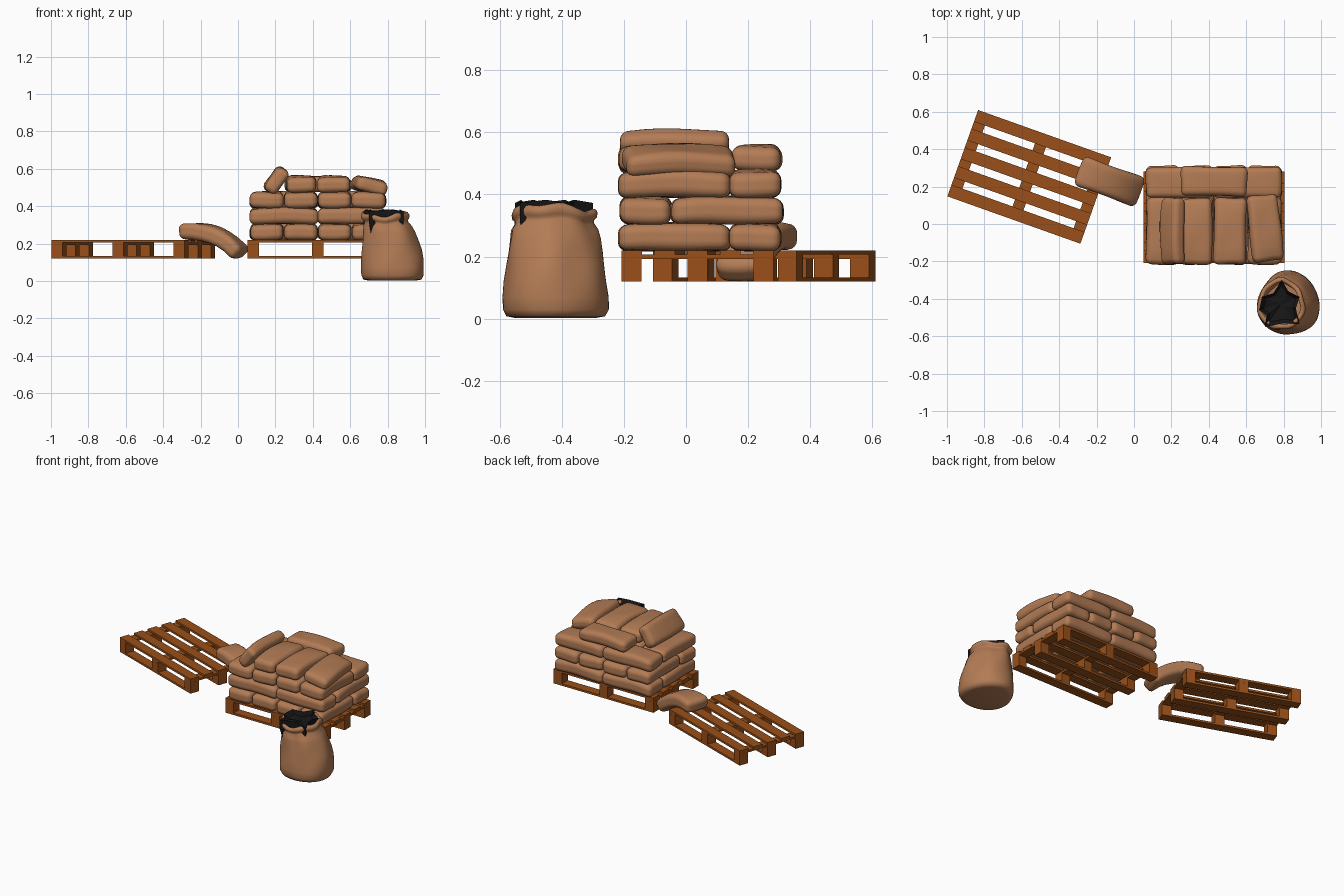
import bpy, bmesh, math, random
from mathutils import Vector, Matrix

if "Cube" in bpy.data.objects:
    bpy.data.objects.remove(bpy.data.objects["Cube"])
random.seed(4)


def mat(name, col):
    m = bpy.data.materials.new(name)
    m.diffuse_color = (*col, 1)
    m.use_nodes = True
    m.node_tree.nodes["Principled BSDF"].inputs["Base Color"].default_value = m.diffuse_color
    return m


BURLAP = mat("burlap", (0.45, 0.2, 0.09))
WOOD = mat("wood", (0.32, 0.08, 0.01))
BLACK = mat("black_liner", (0.008, 0.008, 0.008))


def finish(bm, name, m, smooth=True):
    bmesh.ops.recalc_face_normals(bm, faces=bm.faces[:])
    me = bpy.data.meshes.new(name)
    bm.to_mesh(me)
    bm.free()
    me.materials.append(m)
    ob = bpy.data.objects.new(name, me)
    bpy.context.collection.objects.link(ob)
    if smooth:
        me.shade_smooth()
    return ob


# Pallets: lengthwise deck, cross boards, nine blocks, lengthwise runners
def pallet(name, x, y, z, rot):
    L, W, T = 0.755, 0.49, 0.0135
    bm = bmesh.new()

    def box(cx, cy, cz, sx, sy, sz):
        bmesh.ops.create_cube(bm, size=1, matrix=Matrix.Translation((cx, cy, cz)) @ Matrix.Diagonal((sx, sy, sz, 1)))

    for i in range(5):
        box(0, (i - 2) * (W - 0.066) / 4, 0.1 - T / 2, L, 0.066, T)
    for i in (-1, 0, 1):
        px = i * (L - 0.062) / 2
        box(px, 0, 0.1 - 1.5 * T, 0.062, W, T)
        box(0, i * (W - 0.064) / 2, T / 2, L, 0.064, T)
        for j in (-1, 0, 1):
            box(px, j * (W - 0.064) / 2, 0.0432, 0.062, 0.064, 0.0595)
    ob = finish(bm, name, WOOD, False)
    ob.location = (x, y, z)
    ob.rotation_euler.z = rot


pallet("loaded_pallet", 0.427, 0.037, 0.12, 0)
pallet("empty_pallet", -0.56, 0.252, 0.12, math.radians(-19.6))


# Filled sack: rounded box along local x, gently lumpy, optionally bent downward
def sack(name, loc, rot=(0, 0, 0), size=(0.36, 0.178, 0.086), bend=0, droop=0.006):
    bm = bmesh.new()
    bmesh.ops.create_cube(bm, size=2)
    bmesh.ops.subdivide_edges(bm, edges=bm.edges[:], cuts=9, use_grid_fill=True)
    half, r = Vector(size) / 2, 0.029
    ph = [random.uniform(0, 6.28) for _ in range(3)]
    for v in bm.verts:
        p, core = Vector(), Vector()
        for a in range(3):
            t, inner = v.co[a], half[a] - r
            s, k = math.copysign(1, t), abs(t)
            if k > 0.601:
                p[a] = s * (inner + r * math.tan((k - 0.6) / 0.4 * math.pi / 4))
            else:
                p[a] = s * inner * k / 0.6
            core[a] = max(-inner, min(inner, p[a]))
        q = core + (p - core).normalized() * r
        u, w = q.x / half.x, q.y / half.y
        q.y *= 1 + 0.025 * math.sin(3 * u + ph[0])
        q.x *= 1 + 0.012 * math.sin(3 * w + ph[1])
        q.z *= 1.05 - 0.1 * u * u - 0.06 * w * w
        q.z += 0.002 * math.sin(4 * u + 2 * w + ph[2]) - droop * (u * u - 0.4)
        if bend:
            a = bend * q.x / size[0]
            R = size[0] / bend
            q = Vector(((R + q.z) * math.sin(a), q.y, (R + q.z) * math.cos(a) - R))
        v.co = q
    ob = finish(bm, name, BURLAP)
    ob.location = loc
    ob.rotation_euler = rot
    return ob


# Three full alternating layers
Q = math.pi / 2
for k in range(3):
    z = 0.262 + k * 0.0855
    y_short, y_long = (-0.037, 0.222) if k != 1 else (0.132, -0.13)
    for i in range(4):
        sack(f"layer{k+1}_cross_sack_{i+1}", (0.155 + i * 0.181, y_short, z),
             (0, 0, Q + random.uniform(-0.01, 0.01)))
    for i in range(2):
        sack(f"layer{k+1}_long_sack_{i+1}", (0.246 + i * 0.362, y_long, z),
             (0, 0, random.uniform(-0.01, 0.01)), (0.365, 0.165, 0.086))

# Partial top layer, one sack leaning and one slipping off the right
sack("top_sack_1", (0.338, -0.04, 0.517), (0, 0, Q + 0.01), (0.355, 0.16, 0.084), droop=0.01)
sack("top_sack_2", (0.513, -0.038, 0.517), (0, 0, Q - 0.02), (0.355, 0.172, 0.084), droop=0.01)
sack("top_back_sack", (0.428, 0.228, 0.517), (0, 0, -0.02), (0.355, 0.155, 0.08))


def tilted(name, loc, tilt, turn, size):
    ob = sack(name, loc, size=size, droop=0.01)
    rot = Matrix.Rotation(turn, 4, 'Z') @ Matrix.Rotation(tilt, 4, 'Y') @ Matrix.Rotation(Q, 4, 'Z')
    ob.matrix_world = Matrix.Translation(loc) @ rot


tilted("leaning_sack", (0.206, -0.037, 0.537), math.radians(-54), 0, (0.355, 0.15, 0.078))
tilted("slipping_sack", (0.70, -0.022, 0.51), math.radians(13), math.radians(6), (0.355, 0.17, 0.076))

# Fallen sack bent over the edge of the empty pallet
ob = sack("fallen_sack", (0, 0, 0), size=(0.37, 0.165, 0.088), bend=math.radians(52))
M = Matrix.Rotation(math.radians(-20), 4, 'Z') @ Matrix.Rotation(math.radians(20), 4, 'Y')
ob.matrix_world = Matrix.Translation((-0.124, 0.225, 0.243)) @ M

# Open sack: lofted rings with folds, rolled rim and inner wall
RINGS = [(0.003, .826, -.425, .13, .135), (0.008, .826, -.425, .158, .162), (0.03, .826, -.425, .169, .174),
         (0.07, .826, -.425, .170, .174), (0.12, .825, -.425, .168, .168), (0.17, .820, -.425, .161, .161),
         (0.22, .813, -.427, .150, .154), (0.26, .807, -.428, .141, .148), (0.29, .800, -.43, .131, .142),
         (0.312, .793, -.43, .118, .129), (0.322, .790, -.43, .118, .130), (0.330, .788, -.43, .127, .138),
         (0.345, .787, -.43, .130, .141), (0.357, .786, -.43, .124, .135), (0.360, .785, -.43, .113, .124),
         (0.350, .785, -.43, .104, .114), (0.30, .79, -.43, .10, .11), (0.25, .80, -.43, .10, .11)]
N = 72
bm = bmesh.new()
loops = []
for z, cx, cy, rx, ry in RINGS:
    h = min(z / 0.36, 1)
    loop = []
    for i in range(N):
        a = math.tau * i / N
        f = 1 + 0.035 * math.cos(3 * (a - Q)) + 0.022 * h * math.sin(7 * a + 9 * z)
        f += 0.018 * math.sin(5 * a - 24 * z) * math.sin(math.pi * h) - 0.02
        dz = (0.012 * math.cos(2 * a + 0.3) + 0.006 * math.sin(5 * a)) * h ** 4
        loop.append(bm.verts.new((cx + rx * f * math.cos(a), cy + ry * f * math.sin(a), z + dz)))
    loops.append(loop)
for A, B in zip(loops, loops[1:]):
    for i in range(N):
        j = (i + 1) % N
        bm.faces.new((A[i], A[j], B[j], B[i]))
bm.faces.new(loops[0])
finish(bm, "open_sack", BURLAP)

# Crumpled black liner standing in the mouth of the sack
STAR = [(.79, -.30), (.825, -.36), (.885, -.39), (.865, -.45), (.885, -.535), (.80, -.53),
        (.70, -.55), (.71, -.49), (.67, -.46), (.685, -.39), (.745, -.37)]
bm = bmesh.new()
c = Vector((.785, -.43))
levels = []
for s, z in ((0.86, 0.25), (1.0, 0.32), (1.0, 0.378), (0.8, 0.352)):
    levels.append([bm.verts.new((*(c + (Vector(p) - c) * s), z + (0.005 if i % 2 else -0.005)))
                   for i, p in enumerate(STAR)])
n = len(STAR)
for A, B in zip(levels, levels[1:]):
    for i in range(n):
        bm.faces.new((A[i], A[(i + 1) % n], B[(i + 1) % n], B[i]))
mid = bm.verts.new((c.x, c.y, 0.345))
for i in range(n):
    bm.faces.new((levels[-1][i], levels[-1][(i + 1) % n], mid))
bm.faces.new(levels[0])
finish(bm, "black_liner", BLACK, False)
